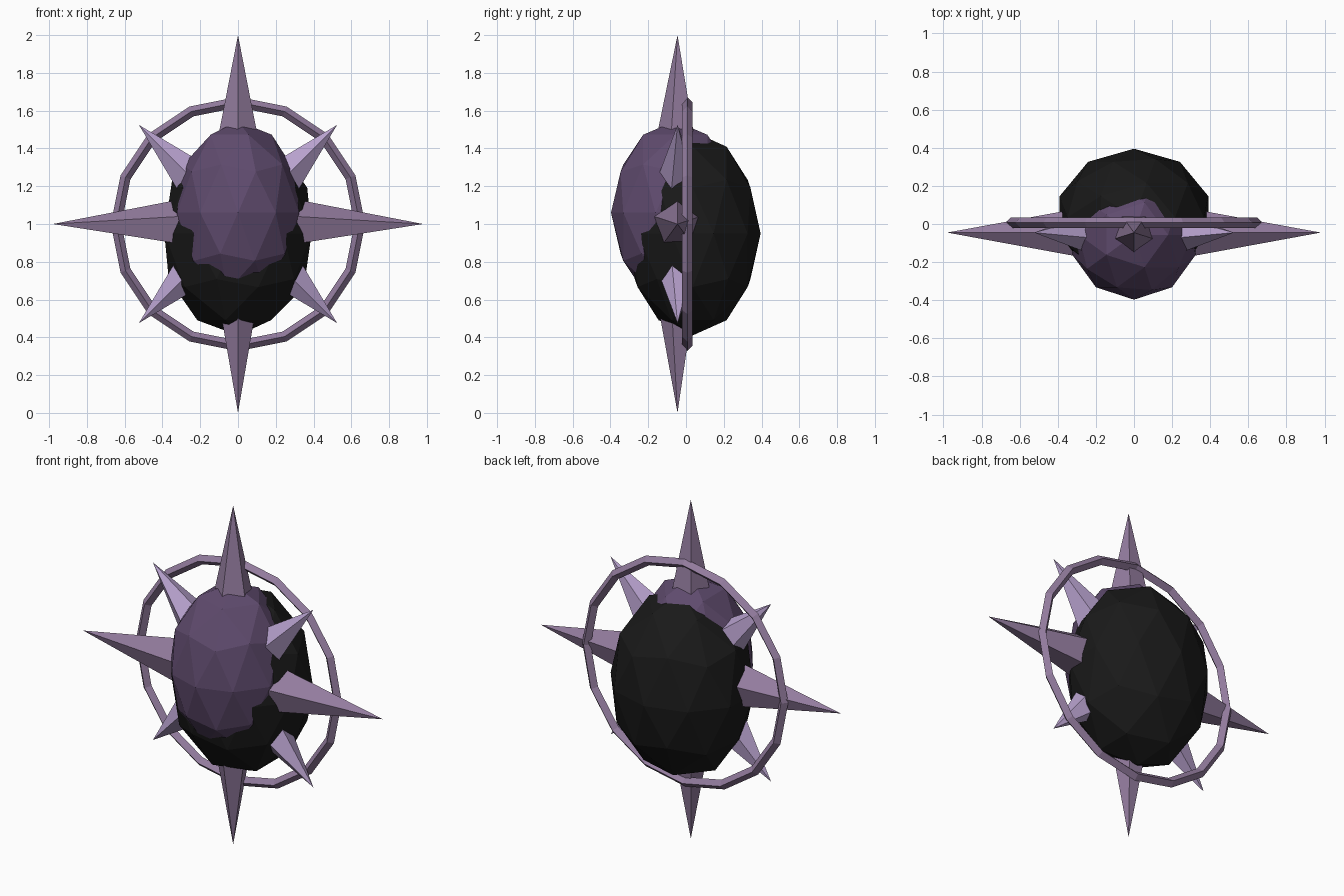
import bpy, bmesh, math
from mathutils import Matrix, Vector

if "Cube" in bpy.data.objects:
    bpy.data.objects.remove(bpy.data.objects["Cube"])


def material(name, rgb):
    m = bpy.data.materials.new(name)
    m.diffuse_color = (*rgb, 1)
    m.use_nodes = True
    m.node_tree.nodes["Principled BSDF"].inputs["Base Color"].default_value = m.diffuse_color
    return m


BLACK = material("black", (0.01, 0.01, 0.01))
PLUM = material("dark plum", (0.115, 0.07, 0.155))
MAUVE = material("mauve", (0.29, 0.20, 0.34))
LILAC = material("pale lilac", (0.48, 0.36, 0.62))


def add_object(name, bm, mat):
    bmesh.ops.recalc_face_normals(bm, faces=bm.faces[:])
    mesh = bpy.data.meshes.new(name)
    bm.to_mesh(mesh)
    bm.free()
    mesh.materials.append(mat)
    obj = bpy.data.objects.new(name, mesh)
    bpy.context.collection.objects.link(obj)
    return obj


def ball(name, centre, radii, mat):
    bm = bmesh.new()
    bmesh.ops.create_icosphere(
        bm, subdivisions=2, radius=1,
        matrix=Matrix.Translation(centre) @ Matrix.Diagonal((*radii, 1)))
    add_object(name, bm, mat)


def spike(name, angle, inner, outer, radius, phase, mat):
    """Five-sided spike pointing outward from the middle; angle 0 is up."""
    bm = bmesh.new()
    place = (Matrix.Translation((0, -0.045, 1))
             @ Matrix.Rotation(math.radians(angle), 4, 'Y'))
    tip = bm.verts.new(place @ Vector((0, 0, outer)))
    base = []
    for i in range(5):
        t = math.radians(phase + 72 * i)
        base.append(bm.verts.new(
            place @ Vector((radius * math.cos(t), radius * math.sin(t), inner))))
    bm.faces.new(base)
    for i in range(5):
        bm.faces.new((base[i], base[(i + 1) % 5], tip))
    add_object(name, bm, mat)


# Faceted body and the shell overlapping its front
ball("body", (0, 0.035, 0.95), (0.41, 0.36, 0.54), BLACK)
ball("front_shell", (0, -0.057, 1.06), (0.34, 0.34, 0.485), PLUM)

# Long spikes
spike("top_spike", 0, 0.40, 1.0, 0.123, -90, MAUVE)
spike("bottom_spike", 180, 0.42, 1.0, 0.105, -90, MAUVE)
spike("right_spike", 90, 0.27, 0.98, 0.137, 180, MAUVE)
spike("left_spike", -90, 0.27, 0.98, 0.137, 0, MAUVE)

# Short diagonal spikes
for label, angle in (("upper_right", 45), ("lower_right", 135),
                     ("lower_left", -135), ("upper_left", -45)):
    spike(label + "_spike", angle, 0.36, 0.742, 0.102, -90, LILAC)

# Halo ring with a diamond section
bpy.ops.mesh.primitive_torus_add(
    major_segments=16, minor_segments=4, major_radius=0.645, minor_radius=0.028,
    location=(0, 0.007, 1), rotation=(math.pi / 2, 0, 0))
ring = bpy.context.object
ring.name = "halo_ring"
ring.data.materials.append(MAUVE)
for p in ring.data.polygons:
    p.use_smooth = False
